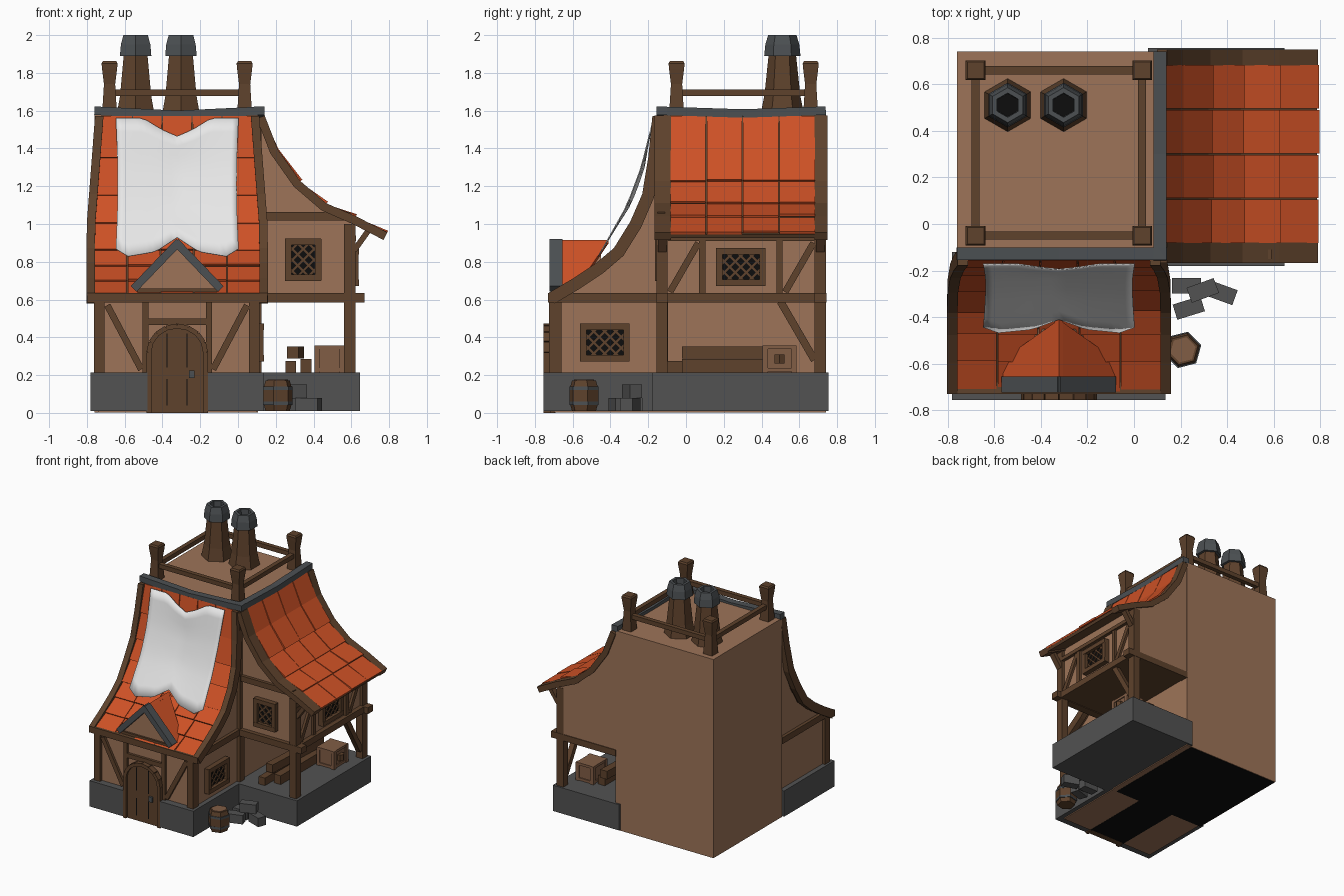
import bpy, bmesh, math, random
from mathutils import Vector

if "Cube" in bpy.data.objects:
    bpy.data.objects.remove(bpy.data.objects["Cube"])

random.seed(4)

def mat(name, r, g, b):
    m = bpy.data.materials.new(name)
    m.diffuse_color = (r, g, b, 1)
    m.use_nodes = True
    m.node_tree.nodes["Principled BSDF"].inputs["Base Color"].default_value = m.diffuse_color
    return m

PLASTER = mat("tan plaster", .34, .175, .098)
WOOD = mat("dark timber", .112, .054, .025)
TILE = mat("orange tile", .62, .083, .019)
STONE = mat("grey stone", .085, .085, .085)
SLATE = mat("slate trim", .072, .08, .086)
CLOTH = mat("white cloth", .80, .80, .80)
BLACK = mat("black", .004, .004, .004)
CRATE = mat("crate wood", .22, .11, .06)

def make(name, verts, faces, m):
    me = bpy.data.meshes.new(name)
    me.from_pydata([tuple(v) for v in verts], [], faces)
    bm = bmesh.new()
    bm.from_mesh(me)
    bmesh.ops.recalc_face_normals(bm, faces=bm.faces)
    bm.to_mesh(me)
    bm.free()
    me.materials.append(m)
    ob = bpy.data.objects.new(name, me)
    bpy.context.collection.objects.link(ob)
    return ob

def beam(name, p, q, w, d, face, m):
    """Box from p to q: d thick along face, w wide across it."""
    p, q, n = Vector(p), Vector(q), Vector(face).normalized()
    s = (q - p).cross(n).normalized() * w / 2
    n = n * d / 2
    v = [c + a * s + b * n for c in (p, q) for a, b in ((-1, -1), (1, -1), (1, 1), (-1, 1))]
    return make(name, v, [(0, 1, 2, 3), (4, 5, 6, 7)] + [(i, (i + 1) % 4, (i + 1) % 4 + 4, i + 4) for i in range(4)], m)

def box(name, x0, x1, y0, y1, z0, z1, m):
    x, y = (x0 + x1) / 2, (y0 + y1) / 2
    return beam(name, (x, y, z0), (x, y, z1), x1 - x0, y1 - y0, (0, 1, 0), m)

def place(axis, a, w, z):
    return (w, a, z) if axis == 'x' else (a, w, z)

def prism(name, poly, lo, hi, axis, m):
    """Outline of (a, z) points extruded along axis."""
    n = len(poly)
    v = [place(axis, a, w, z) for w in (lo, hi) for a, z in poly]
    f = [tuple(range(n)), tuple(range(n, 2 * n))]
    return make(name, v, f + [(i, (i + 1) % n, (i + 1) % n + n, i + n) for i in range(n)], m)

def ribbon(name, pts, widths, t, axis, m, lifts=None):
    """Slab following a slope of (a, z) points, spanning (lo, hi) along axis."""
    v, f, n = [], [], len(pts)
    for i, (a, z) in enumerate(pts):
        p, q = pts[max(i - 1, 0)], pts[min(i + 1, n - 1)]
        nv = Vector((p[1] - q[1], q[0] - p[0])).normalized()
        if nv.y < 0:
            nv = -nv
        lift = lifts[i] if lifts else 0
        lo, hi = widths[i]
        for w, h in ((lo, lift), (hi, lift), (hi, lift - t), (lo, lift - t)):
            v.append(place(axis, a + nv.x * h, w, z + nv.y * h))
    for i in range(n - 1):
        f += [(4 * i + k, 4 * i + (k + 1) % 4, 4 * i + 4 + (k + 1) % 4, 4 * i + 4 + k) for k in range(4)]
    return make(name, v, f + [(0, 1, 2, 3), tuple(range(4 * n - 4, 4 * n))], m)

def lathe(name, x, y, rings, sides, m, rot=0, caps=True):
    v = [(x + r * math.cos(rot + math.tau * k / sides), y + r * math.sin(rot + math.tau * k / sides), z)
         for r, z in rings for k in range(sides)]
    f = [(i * sides + k, i * sides + (k + 1) % sides, (i + 1) * sides + (k + 1) % sides, (i + 1) * sides + k)
         for i in range(len(rings) - 1) for k in range(sides)]
    if caps:
        f += [tuple(range(sides)), tuple(range(len(v) - sides, len(v)))]
    return make(name, v, f, m)

def window(face, plane, u0, u1, z0, z1):
    """Framed lattice window on a wall facing +x or -y."""
    P = (lambda u, z, o: (plane + o, u, z)) if face[0] else (lambda u, z, o: (u, plane - o, z))
    um, zm, b = (u0 + u1) / 2, (z0 + z1) / 2, .015
    beam("window_pane", P(um, z0 + b, .006), P(um, z1 - b, .006), u1 - u0 - .03, .009, face, BLACK)
    for z in (z0 + b, z1 - b):
        beam("window_rail", P(u0, z, .015), P(u1, z, .015), .034, .05, face, WOOD)
    for u in (u0 + b, u1 - b):
        beam("window_stile", P(u, z0, .015), P(u, z1, .015), .034, .046, face, WOOD)
    hu, hz = (u1 - u0) / 2 - .02, (z1 - z0) / 2 - .02
    for s in (-1, 1):
        for k in range(-3, 4):
            c = k * .058
            lo, hi = max(-hu, -hz - c), min(hu, hz - c)
            if hi - lo > .01:
                beam("window_lattice", P(um + s * lo, zm + lo + c, .014), P(um + s * hi, zm + hi + c, .014), .011, .008, face, WOOD)

def tiles(name, rows, span, cols, axis):
    for r in rows:
        for c in range(cols):
            j = random.uniform(.014, .026)
            ws = [(lo + (hi - lo) * c / cols + .003, lo + (hi - lo) * (c + 1) / cols - .003) for lo, hi in map(span, r)]
            ribbon(name, r, ws, .014, axis, TILE, [.006 + (j - .006) * i / (len(r) - 1) for i in range(len(r))])

FRONT, RIGHT = (0, -1, 0), (1, 0, 0)
CX = -.322

# Foundations and dark undersides
box("foundation_left", -.78, -.48, -.755, -.12, .01, .215, STONE)
box("foundation_right", -.16, .135, -.755, -.12, .01, .215, STONE)
box("porch_foundation", .06, .645, -.18, .755, .01, .215, STONE)
box("tower_underside", -.755, .06, -.13, .735, .001, .005, BLACK)
box("entry_underside", -.48, -.16, -.70, -.13, .001, .005, BLACK)

# Tower
box("tower", -.76, .105, -.12, .74, .003, 1.585, PLASTER)
box("tower_corner_post", .06, .125, -.155, -.095, .2, 1.56, WOOD)
for p, q in (((-.76, 1.6), (CX, 1.578)), ((CX, 1.578), (.14, 1.6))):
    beam("front_ridge_beam", (p[0], -.128, p[1]), (q[0], -.128, q[1]), .045, .055, FRONT, SLATE)
for p, q in (((-.155, 1.6), (.3, 1.585)), ((.3, 1.585), (.74, 1.6))):
    beam("side_ridge_beam", (.112, p[0], p[1]), (.112, q[0], q[1]), .045, .055, RIGHT, SLATE)

# Roof terrace railing and chimneys
X, Y = (-.68, .035), (-.05, .66)
for x in X:
    beam("railing_side", (x, Y[0], 1.695), (x, Y[1], 1.695), .035, .035, RIGHT, WOOD)
    for y in Y:
        lathe("railing_post", x, y, [(.056, 1.58), (.042, 1.74), (.056, 1.82), (.06, 1.85), (.05, 1.862)], 4, WOOD, math.pi / 4)
for y in Y:
    beam("railing_cross", (X[0], y, 1.695), (X[1], y, 1.695), .035, .035, FRONT, WOOD)
for x in (-.542, -.302):
    lathe("chimney_stack", x, .51, [(.115, 1.58), (.095, 1.68), (.072, 1.9)], 6, WOOD, math.pi / 6)
    lathe("chimney_cap", x, .51, [(.07, 1.89), (.096, 1.89), (.09, 1.95), (.075, 2), (.052, 2), (.05, 1.93)], 6, SLATE, math.pi / 6, False)
    lathe("chimney_hole", x, .51, [(.055, 1.925), (.055, 1.932)], 6, BLACK, math.pi / 6)

# Front wing: body, sweeping roof, edge boards
fc = [(-.15, 1.57), (-.172, 1.35), (-.205, 1.15), (-.27, 1.0), (-.36, .855), (-.46, .77), (-.58, .69), (-.715, .61)]
half = lambda z: .435 + .045 * min(1, max(0, (1.57 - z) / .6))
prism("front_wing_body", [(a + .02, z - .025) for a, z in fc[:-1]] + [(-.70, .6), (-.70, .003), (-.12, .003)], CX - .42, CX + .42, 'x', PLASTER)
ribbon("front_roof_base", fc, [(CX - half(z) + .02, CX + half(z) - .02) for a, z in fc], .025, 'x', WOOD)
def front_span(p):
    return (CX - half(p[1]) + .04, CX + half(p[1]) - .04)
tiles("front_roof_tile", [fc[i:i + 2] for i in range(7)], front_span, 5, 'x')
for s in (-1, 1):
    ws = [tuple(sorted((CX + s * half(z), CX + s * (half(z) - .045)))) for a, z in fc]
    ribbon("front_edge_board", fc, ws, .065, 'x', WOOD, [.028] * len(fc))

# Front wing timber frame
beam("front_eave_beam", (-.80, -.705, .61), (.155, -.705, .61), .05, .05, FRONT, WOOD)
for x in (-.735, .085):
    box("front_corner_post", x - .028, x + .028, -.725, -.66, .2, .6, WOOD)
for s in (-1, 1):
    x = CX + s * .168
    box("door_stud", x - .016, x + .016, -.72, -.69, .2, .59, WOOD)
    beam("front_brace", (CX + s * .19, -.705, .23), (CX + s * .37, -.705, .57), .035, .03, FRONT, WOOD)
    beam("wing_side_beam", (CX + s * .425, -.72, .61), (CX + s * .425, -.12, .61), .05, .04, RIGHT, WOOD)
beam("door_lintel", (-.48, -.705, .483), (-.16, -.705, .483), .035, .03, FRONT, WOOD)
window(RIGHT, CX + .42, -.56, -.30, .275, .47)

# Arched door
arch = [(CX + .15 * math.cos(math.pi * k / 8), .32 + .14 * math.sin(math.pi * k / 8)) for k in range(9)]
arch = [(CX + .15, 0)] + arch + [(CX - .15, 0)]
prism("door", arch, -.738, -.69, 'y', WOOD)
for p, q in zip(arch, arch[1:]):
    beam("door_frame", (p[0], -.735, p[1]), (q[0], -.735, q[1]), .026, .04, FRONT, WOOD)
for x, lo, hi in ((-.375, .04, .42), (-.27, .04, .42)):
    for z0, z1 in ((lo, .18), (.24, hi)):
        box("door_plank_gap", x - .003, x + .003, -.741, -.735, z0, z1, BLACK)
beam("door_handle", (-.245, -.745, .185), (-.245, -.745, .225), .03, .02, FRONT, SLATE)

# Dormer
prism("dormer_gable", [(CX - .21, .65), (CX + .21, .65), (CX, .88)], -.69, -.45, 'y', PLASTER)
beam("dormer_sill", (CX - .21, -.69, .648), (CX + .21, -.69, .648), .02, .03, FRONT, WOOD)
for s in (-1, 1):
    slope = [(CX, .915), (CX + s * .24, .665)]
    ribbon("dormer_roof", slope, [(-.66, -.41), (-.66, -.58)], .025, 'y', TILE)
    ribbon("dormer_trim", slope, [(-.722, -.655)] * 2, .042, 'y', SLATE, [.008, .008])

# Cloth draped over the front roof
def lerp(tab, t):
    for (a, b), (c, d) in zip(tab, tab[1:]):
        if t <= c:
            return b + (d - b) * (t - a) / (c - a)
    return tab[-1][1]
NU, NV, cv = 20, 10, []
for i in range(NU + 1):
    s = abs(2 * i / NU - 1)
    top, bot = lerp([(0, 1.465), (.25, 1.50), (.55, 1.56), (1, 1.56)], s), lerp([(0, .93), (.35, .855), (.8, .83), (1, .87)], s)
    for j in range(NV + 1):
        z = top + (bot - top) * j / NV
        y = lerp([(.8, -.485), (.86, -.45), (1.1, -.315), (1.3, -.24), (1.57, -.172)], z)
        cv.append((CX + (i / NU - .5) * (.65 - .02 * math.sin(math.pi * j / NV)), y + .018 * (1 - s) * math.sin(math.pi * j / NV), z))
cloth = make("draped_cloth", cv, [(i * (NV + 1) + j, (i + 1) * (NV + 1) + j, (i + 1) * (NV + 1) + j + 1, i * (NV + 1) + j + 1)
             for i in range(NU) for j in range(NV)], CLOTH)
cloth.data.shade_smooth()
cloth.modifiers.new("thickness", 'SOLIDIFY').thickness = .006

# Right wing: upper storey and sweeping roof
rc = [(.13, 1.57), (.2, 1.39), (.32, 1.22), (.46, 1.10), (.62, 1.03), (.785, .945)]
prism("right_wing_body", [(.09, 1.55)] + [(a - .015, z - .02) for a, z in rc[:4]] + [(.6, 1.02), (.6, .61), (.09, .61)], -.125, .737, 'y', PLASTER)
box("right_wing_floor", .09, .61, -.14, .737, .59, .612, WOOD)
ribbon("right_roof_base", rc, [(-.13, .72)] * 6, .022, 'y', WOOD)
tiles("right_roof_tile", [rc[0:3], rc[2:4], rc[3:5], rc[4:6]], lambda p: (-.085, .685), 4, 'y')
for lo, hi in ((-.168, -.08), (.68, .748)):
    ribbon("right_edge_board", rc, [(lo, hi)] * 6, .045, 'y', WOOD, [.012] * 6)

# Right wing timber frame
for y in (-.127, .71):
    box("porch_post", .562, .622, y - .03, y + .03, .2, 1.0, WOOD)
    beam("eave_bracket", (.615, y, .86), (.69, y, .965), .03, .045, (0, 1, 0), WOOD)
    beam("storey_beam", (.1, y, .61), (.67, y, .61), .05, .065, FRONT, WOOD)
beam("side_storey_beam", (.61, -.155, .61), (.61, .74, .61), .05, .05, RIGHT, WOOD)
beam("side_eave_beam", (.605, -.155, .925), (.605, .74, .925), .03, .04, RIGHT, WOOD)
beam("gable_beam", (.13, -.13, 1.04), (.59, -.13, 1.04), .045, .04, FRONT, WOOD)
for y in (.085, .495):
    box("side_stud", .59, .618, y - .017, y + .017, .62, .92, WOOD)
for y in (-.085, .525):
    beam("side_brace", (.604, y, .64), (.604, y + .15, .9), .035, .028, RIGHT, WOOD)
beam("porch_brace", (.595, .5, .59), (.595, .68, .28), .04, .04, RIGHT, WOOD)
window(FRONT, -.125, .25, .44, .70, .92)
window(RIGHT, .60, .16, .42, .675, .87)

# Porch goods
beam("lumber_low", (.28, -.10, .245), (.28, .28, .245), .06, .055, RIGHT, WOOD)
beam("lumber_mid", (.36, -.02, .25), (.36, .55, .25), .07, .06, RIGHT, WOOD)
beam("lumber_top", (.29, -.02, .32), (.32, .58, .32), .065, .06, RIGHT, WOOD)
box("crate", .415, .55, .415, .575, .215, .35, CRATE)
for y in (.42, .572):
    for x in (.42, .548):
        box("crate_corner", x - .014, x + .014, y - .014, y + .014, .215, .358, CRATE)
for z in (.228, .348):
    box("crate_band", .408, .558, .408, .584, z - .01, z + .01, CRATE)
lathe("crate_knot", .555, .495, [(.03, .262), (.03, .31)], 6, WOOD)

# Barrel and loose stone blocks
lathe("barrel", .21, -.54, [(.066, .01), (.08, .06), (.08, .12), (.066, .172)], 6, WOOD, .25)
lathe("barrel_lid", .21, -.54, [(.056, .17), (.056, .176)], 6, CRATE, .25)
for z in (.05, .13):
    lathe("barrel_hoop", .21, -.54, [(.081, z - .009), (.081, z + .009)], 6, SLATE, .25)
for x, y, z, a in ((.225, -.265, .045, 0), (.235, -.36, .045, .3), (.375, -.295, .045, -.35), (.295, -.285, .115, .35)):
    d = Vector((math.cos(a), math.sin(a), 0)) * .062
    beam("stone_block", Vector((x, y, z)) - d, Vector((x, y, z)) + d, .068, .07, (0, 0, 1), STONE)
